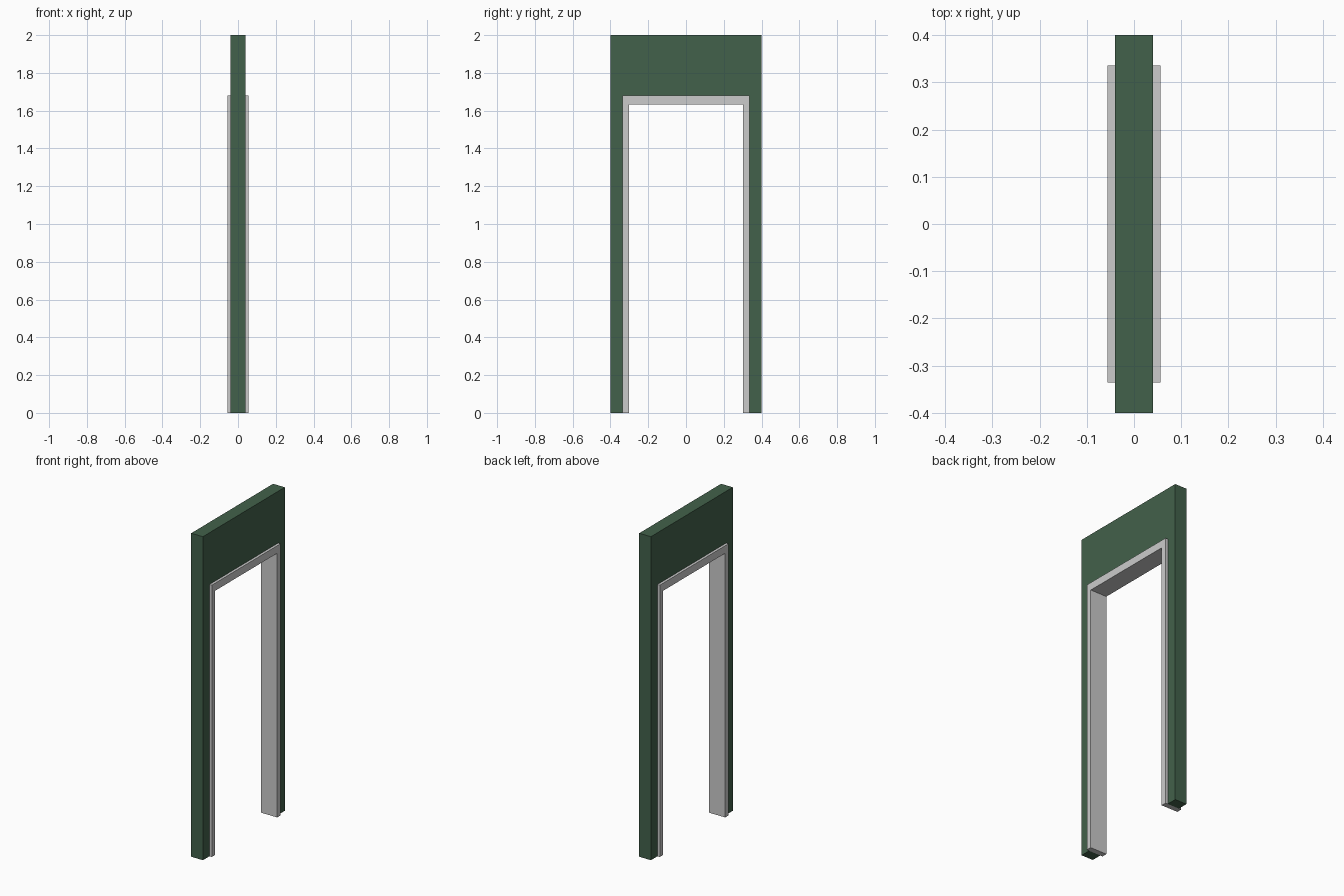
import bpy, bmesh

if "Cube" in bpy.data.objects:
    bpy.data.objects.remove(bpy.data.objects["Cube"])

def arch(name, outer, top, inner, head, half_depth, color=None):
    """Upside-down U profile in the YZ plane, extruded along x."""
    profile = [(-outer, 0), (-outer, top), (outer, top), (outer, 0),
               (inner, 0), (inner, head), (-inner, head), (-inner, 0)]
    bm = bmesh.new()
    face = bm.faces.new([bm.verts.new((-half_depth, y, z)) for y, z in profile])
    ext = bmesh.ops.extrude_face_region(bm, geom=[face])
    moved = [v for v in ext["geom"] if isinstance(v, bmesh.types.BMVert)]
    bmesh.ops.translate(bm, verts=moved, vec=(2 * half_depth, 0, 0))
    bmesh.ops.recalc_face_normals(bm, faces=bm.faces)
    mesh = bpy.data.meshes.new(name)
    bm.to_mesh(mesh)
    bm.free()
    obj = bpy.data.objects.new(name, mesh)
    bpy.context.collection.objects.link(obj)
    if color:
        mat = bpy.data.materials.new(name + "_paint")
        mat.diffuse_color = color
        mat.use_nodes = True
        mat.node_tree.nodes["Principled BSDF"].inputs["Base Color"].default_value = mat.diffuse_color
        mesh.materials.append(mat)
    return obj

# Green wall panel with a doorway
arch("wall", 0.4, 2.0, 0.336, 1.68, 0.04, (0.055, 0.12, 0.07, 1))
# Grey door frame lining the opening, slightly proud of the wall
arch("door_frame", 0.336, 1.68, 0.303, 1.633, 0.056)
